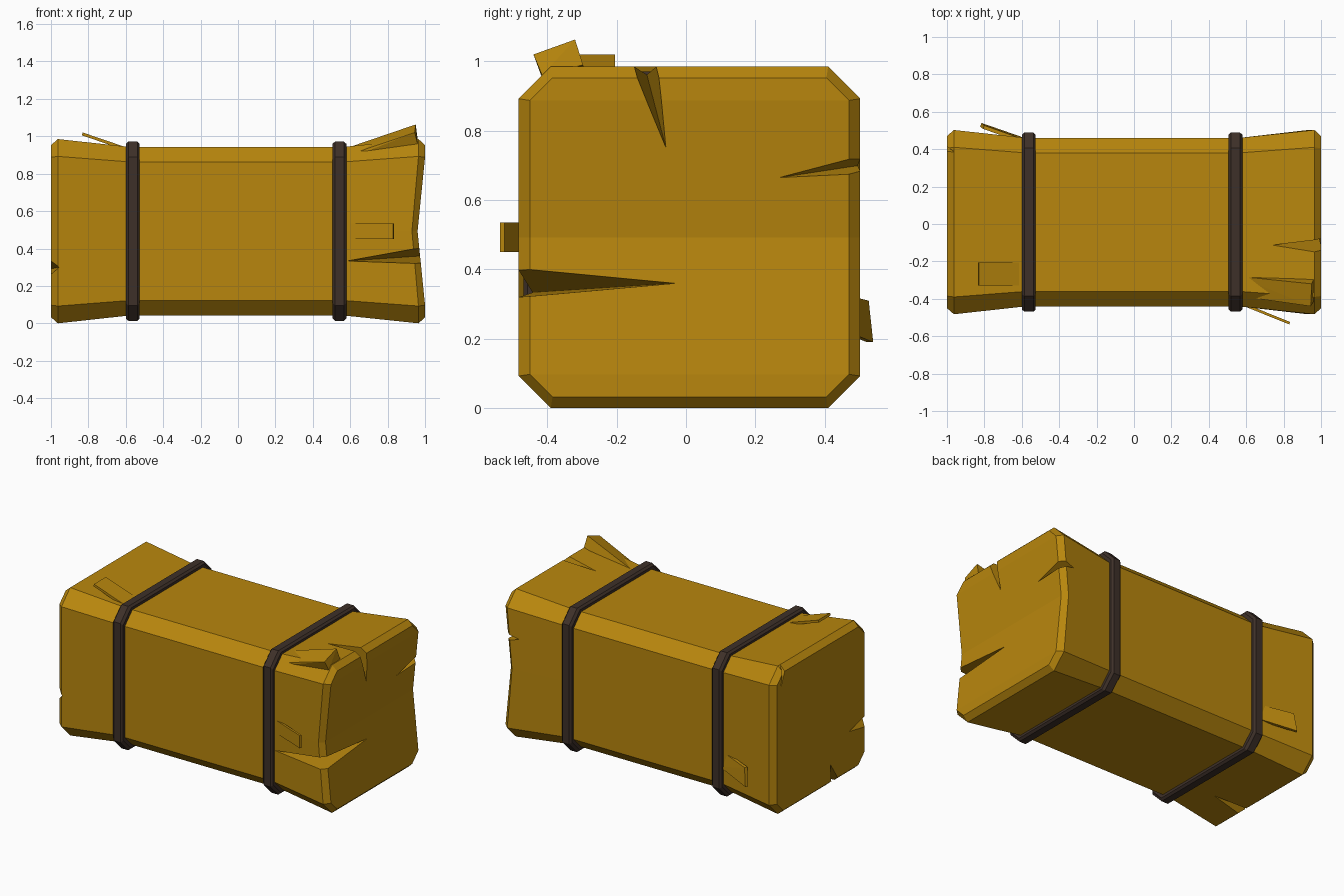
import bpy, bmesh
from mathutils import Vector

if "Cube" in bpy.data.objects:
    bpy.data.objects.remove(bpy.data.objects["Cube"])

CY, CZ = 0.01, 0.4925


def material(name, rgb):
    m = bpy.data.materials.new(name)
    m.diffuse_color = (*rgb, 1)
    m.use_nodes = True
    m.node_tree.nodes["Principled BSDF"].inputs["Base Color"].default_value = m.diffuse_color
    return m


STRAW = material("straw", (0.48, 0.24, 0.004))
TWINE = material("dark_twine", (0.048, 0.03, 0.022))


def finish(name, bm, mat=None):
    bmesh.ops.recalc_face_normals(bm, faces=bm.faces)
    me = bpy.data.meshes.new(name)
    bm.to_mesh(me)
    bm.free()
    ob = bpy.data.objects.new(name, me)
    bpy.context.collection.objects.link(ob)
    if mat:
        me.materials.append(mat)
    return ob


def ring(bm, x, half, flat, mid_dx=0.0):
    """Chamfered square section with an extra point halfway up each side."""
    pts = [(half, 0), (half, flat), (flat, half), (-flat, half), (-half, flat),
           (-half, 0), (-half, -flat), (-flat, -half), (flat, -half), (half, -flat)]
    return [bm.verts.new((x + (mid_dx if z == 0 else 0), CY + y, CZ + z)) for y, z in pts]


def bridge(bm, a, b):
    n = len(a)
    for i in range(n):
        bm.faces.new((a[i], a[(i + 1) % n], b[(i + 1) % n], b[i]))


def hull(name, pts, mat=None):
    bm = bmesh.new()
    for p in pts:
        bm.verts.new(p)
    bmesh.ops.convex_hull(bm, input=bm.verts[:])
    return finish(name, bm, mat)


# Bale body: flared ends, right end dished in
bm = bmesh.new()
rings = [ring(bm, -1, 0.46, 0.395), ring(bm, -0.963, 0.4925, 0.4),
         ring(bm, -0.575, 0.45, 0.37), ring(bm, 0.56, 0.45, 0.37),
         ring(bm, 0.965, 0.4925, 0.4, -0.035), ring(bm, 1, 0.46, 0.395, -0.04)]
for a, b in zip(rings, rings[1:]):
    bridge(bm, a, b)
for r in (rings[0], rings[-1]):
    for ids in ((1, 2, 3, 4), (0, 1, 4, 5), (0, 5, 6, 9), (9, 6, 7, 8)):
        bm.faces.new([r[i] for i in ids])
bale = finish("hay_bale", bm, STRAW)

# Splits in the ends: two points on the rim, a tip on the end, a tip on the side
splits = [
    [(1.04, -0.172, 1.02), (1.04, -0.08, 1.02), (1.0, -0.055, 0.74), (0.73, -0.115, 0.97)],
    [(1.03, 0.53, 0.665), (1.03, 0.53, 0.745), (0.985, 0.25, 0.662), (0.88, 0.5, 0.70)],
    [(1.02, -0.52, 0.315), (1.02, -0.52, 0.415), (0.975, -0.03, 0.36), (0.58, -0.445, 0.333)],
    [(-1.02, -0.51, 0.23), (-1.02, -0.51, 0.37), (-1.005, -0.27, 0.29), (-0.955, -0.49, 0.30)],
    [(-1.03, -0.21, -0.03), (-1.03, -0.10, -0.03), (-1.0, -0.09, 0.15), (-0.74, -0.15, 0.02)],
    [(-1.03, 0.37, 0.98), (-1.03, 0.43, 0.97), (-1.0, 0.43, 0.86), (-0.96, 0.385, 0.985)],
]
bpy.context.view_layer.objects.active = bale
for pts in splits:
    cutter = hull("split_cutter", pts)
    cutter.hide_render = True
    mod = bale.modifiers.new("split", 'BOOLEAN')
    mod.operation, mod.solver, mod.object = 'DIFFERENCE', 'EXACT', cutter
    bpy.ops.object.modifier_apply(modifier=mod.name)
    bpy.data.objects.remove(cutter)

# Binding straps
for name, x in (("left_strap", -0.5625), ("right_strap", 0.5425)):
    bm = bmesh.new()
    prof = [(-0.037, 0.435), (-0.037, 0.467), (-0.024, 0.479),
            (0.024, 0.479), (0.037, 0.467), (0.037, 0.435)]
    loops = [ring(bm, x + dx, h, h - 0.083) for dx, h in prof]
    for a, b in zip(loops, loops[1:] + loops[:1]):
        bridge(bm, a, b)
    finish(name, bm, TWINE)


# Loose straw strips: a flat quad thickened along one direction
def strip(name, quad, thick):
    t = Vector(thick)
    return hull(name, [Vector(p) for p in quad] + [Vector(p) + t for p in quad], STRAW)


strip("top_left_straw", [(-0.58, -0.33, 0.935), (-0.58, -0.205, 0.935),
                         (-0.83, -0.205, 1.02), (-0.83, -0.33, 1.02)], (-0.005, 0, -0.015))
strip("front_straw", [(0.56, -0.428, 0.45), (0.56, -0.428, 0.535),
                      (0.83, -0.537, 0.535), (0.83, -0.537, 0.45)], (0.005, 0.013, 0))
strip("back_straw", [(-0.57, 0.455, 0.225), (-0.57, 0.445, 0.33),
                     (-0.80, 0.527, 0.31), (-0.815, 0.54, 0.19)], (-0.008, -0.018, 0))

# Thick peeled flap on the top front corner
hull("peeled_flap", [(0.56, -0.385, 0.89), (0.56, -0.28, 0.93),
                     (0.56, -0.385, 0.87), (0.56, -0.28, 0.90),
                     (0.945, -0.44, 1.02), (0.95, -0.32, 1.063),
                     (0.96, -0.415, 0.96), (0.96, -0.297, 0.99)], STRAW)
